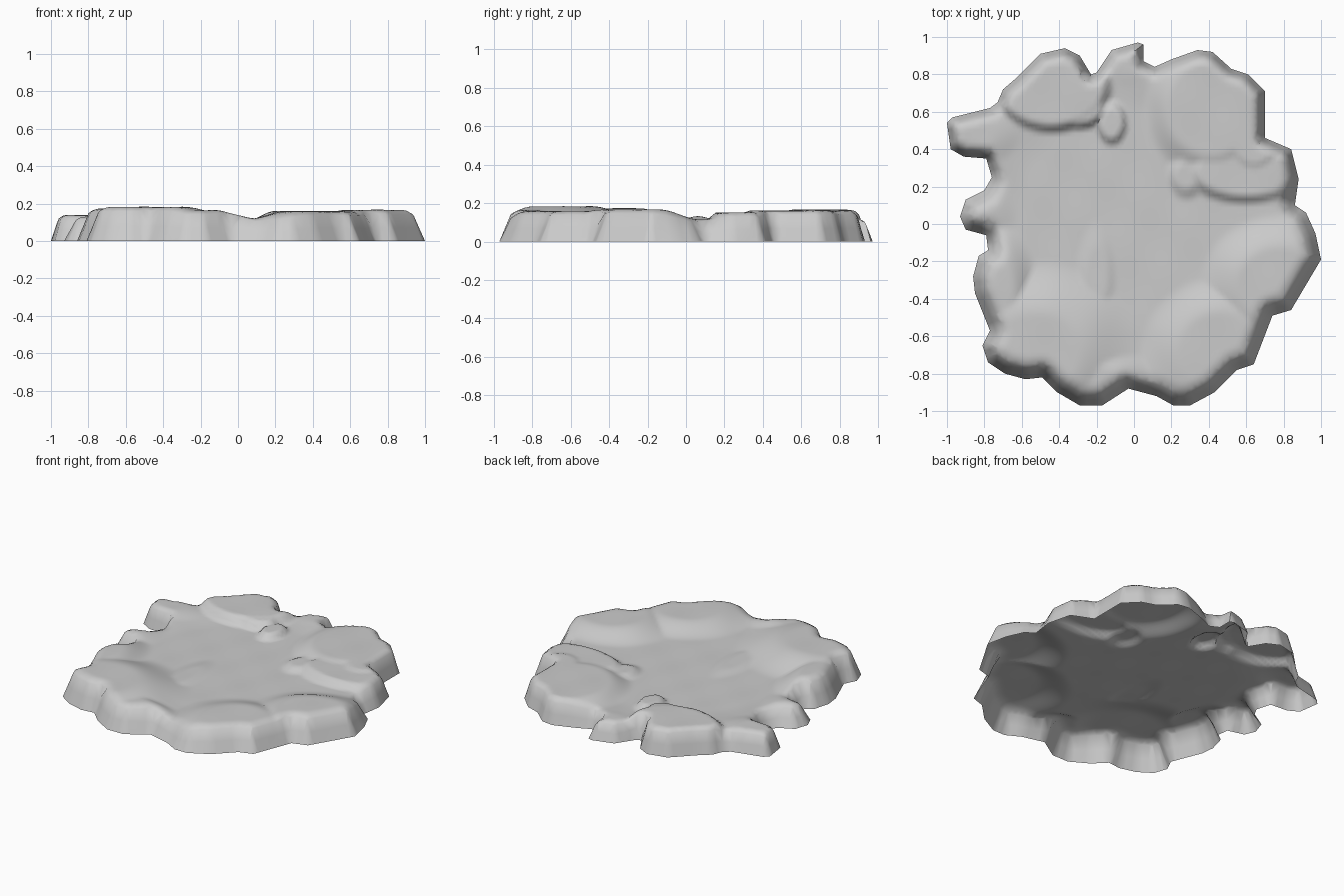
import bpy
import math
from mathutils import Vector
from mathutils.geometry import delaunay_2d_cdt

old = bpy.data.objects.get("Cube")
if old:
    bpy.data.objects.remove(old, do_unlink=True)

# Foot outline of the rock slab, clockwise, in hundredths
OUTLINE = [
    (-100, 54), (-97, 57), (-77, 62), (-73, 65), (-70, 72), (-63, 78), (-50, 91),
    (-37, 94), (-29, 90), (-23, 80), (-20, 81), (-12, 93), (2, 97), (5, 96), (5, 87),
    (11, 84), (20, 88), (34, 93), (42, 92), (52, 83), (61, 80), (70, 71), (70, 46),
    (84, 40), (88, 24), (86, 10), (92, 6), (97, -5), (100, -19), (84, -46), (74, -49),
    (64, -75), (55, -78), (43, -90), (30, -97), (21, -97), (12, -92), (-3, -88),
    (-17, -97), (-29, -97), (-41, -90), (-49, -82), (-58, -83), (-69, -80), (-78, -74),
    (-81, -65), (-77, -57), (-85, -37), (-86, -28), (-83, -17), (-78, -14), (-79, -6),
    (-90, -3), (-93, 4), (-90, 13), (-80, 18), (-76, 25), (-79, 35), (-91, 36), (-98, 40)]
FLOOR = 0.108
CELL = 0.022

# Raised shelves: centre x, y, radius x, y, height, softness of the edge
SHELVES = [
    (-.44, .74, .30, .23, .165, .12),    # back left shelf
    (-.30, .62, .14, .10, .160, .20),
    (.42, .62, .30, .32, .160, .25),     # back right shelf
    (.64, .50, .16, .22, .160, .25),
    (.60, .28, .30, .15, .150, .18),
    (.28, .26, .08, .10, .135, .40),
    (-.52, -.68, .40, .34, .182, .45),   # front left rim
    (-.76, -.36, .18, .28, .172, .45),
    (-.20, -.86, .22, .16, .165, .50),
    (.78, -.32, .32, .28, .166, .35),    # front right rim
    (.46, -.68, .32, .30, .158, .35),
    (-.12, .54, .07, .10, .145, .25),    # small curled lip
    (-.20, -.28, .08, .22, .122, .40),   # low floor step
    (-.90, .48, .22, .14, .138, .40),    # left spurs
    (-.88, .06, .18, .16, .132, .50),
    (-.04, .90, .10, .12, .122, .40),    # back spur
]


def smooth(t):
    t = min(max(t, 0), 1)
    return t * t * (3 - 2 * t)


def resample(points, step):
    """Split long edges of a closed loop so that it follows the surface grid."""
    result = []
    for a, b in zip(points, points[1:] + points[:1]):
        n = max(1, round((b - a).length / step))
        result += [a.lerp(b, i / n) for i in range(n)]
    return result


def edge_distance(p):
    """Distance to the outline, negative outside."""
    best, inside = 9, False
    for a, b in zip(corners, corners[1:] + corners[:1]):
        ab = b - a
        t = min(max((p - a).dot(ab) / ab.length_squared, 0), 1)
        best = min(best, (p - a - ab * t).length)
        if (a.y > p.y) != (b.y > p.y) and p.x < a.x + (p.y - a.y) / ab.y * ab.x:
            inside = not inside
    return best if inside else -best


def wall_run(p):
    """Width of the sloping wall in plan: steeper along the back."""
    return 0.06 - 0.022 * smooth((p.y - 0.1) / 0.3)


def shelf_height(p):
    """Height of the worn top: a low floor with the shelves standing out of it."""
    top = FLOOR + 0.012 * smooth((p.length - 0.6) / 0.25)
    base = top
    for cx, cy, rx, ry, height, soft in SHELVES:
        r = math.hypot((p.x - cx) / rx, (p.y - cy) / ry)
        top = max(top, base + (height - base) * smooth((1 + soft - r) / (2 * soft)))
    return top + 0.0015 * math.sin(p.x * 17 + p.y * 5) * math.sin(p.y * 14 - p.x * 4)


def wall_profile(t):
    """Steep wall up to t = 1, then a rounded shoulder."""
    if t < 1:
        return 0.87 * t
    return 1 - 0.13 * (1 - min(t - 1, 1)) ** 2


corners = [Vector(c) / 100 for c in OUTLINE]
loop = resample(corners, 0.035)
count = len(loop)

# Flat layout: foot loop, wall rings, then a grid for the top
points = list(loop)
depth = [0.0] * count
for share in (0.5, 1):
    for i, p in enumerate(loop):
        along = (loop[(i + 1) % count] - loop[i - 1]).normalized()
        run = wall_run(p) * share
        q = p + Vector((along.y, -along.x)) * run
        d = edge_distance(q)
        if d > run * 0.75:
            points.append(q)
            depth.append(d)
cells = round(1 / CELL)
for i in range(-cells, cells + 1):
    for j in range(-cells, cells + 1):
        q = Vector(((i + 0.5 * (j % 2)) * CELL, j * CELL))
        d = edge_distance(q)
        if d > wall_run(q) + 0.012:
            points.append(q)
            depth.append(d)

# Triangulate inside the loop and lift every point
rim = [(i, (i + 1) % count) for i in range(count)]
flat, _, faces, origin, _, _ = delaunay_2d_cdt(points, rim, [], 1, 1e-5)
verts = []
for p, src in zip(flat, origin):
    d = depth[src[0]] if src else max(edge_distance(p), 0)
    verts.append((p.x, p.y, shelf_height(p) * wall_profile(d / wall_run(p))))

mesh = bpy.data.meshes.new("rock_slab")
mesh.from_pydata(verts, [], faces)
mesh.update()
if sum(f.normal.z for f in mesh.polygons) < 0:
    mesh.flip_normals()
slab = bpy.data.objects.new("rock_slab", mesh)
bpy.context.collection.objects.link(slab)

# Plain grey stone
stone = bpy.data.materials.new("grey_stone")
stone.use_nodes = True
grey = (0.6, 0.6, 0.6, 1)
stone.diffuse_color = grey
stone.node_tree.nodes["Principled BSDF"].inputs["Base Color"].default_value = grey
mesh.materials.append(stone)

bpy.context.view_layer.objects.active = slab
slab.select_set(True)
bpy.ops.object.shade_smooth_by_angle(angle=math.radians(60))
